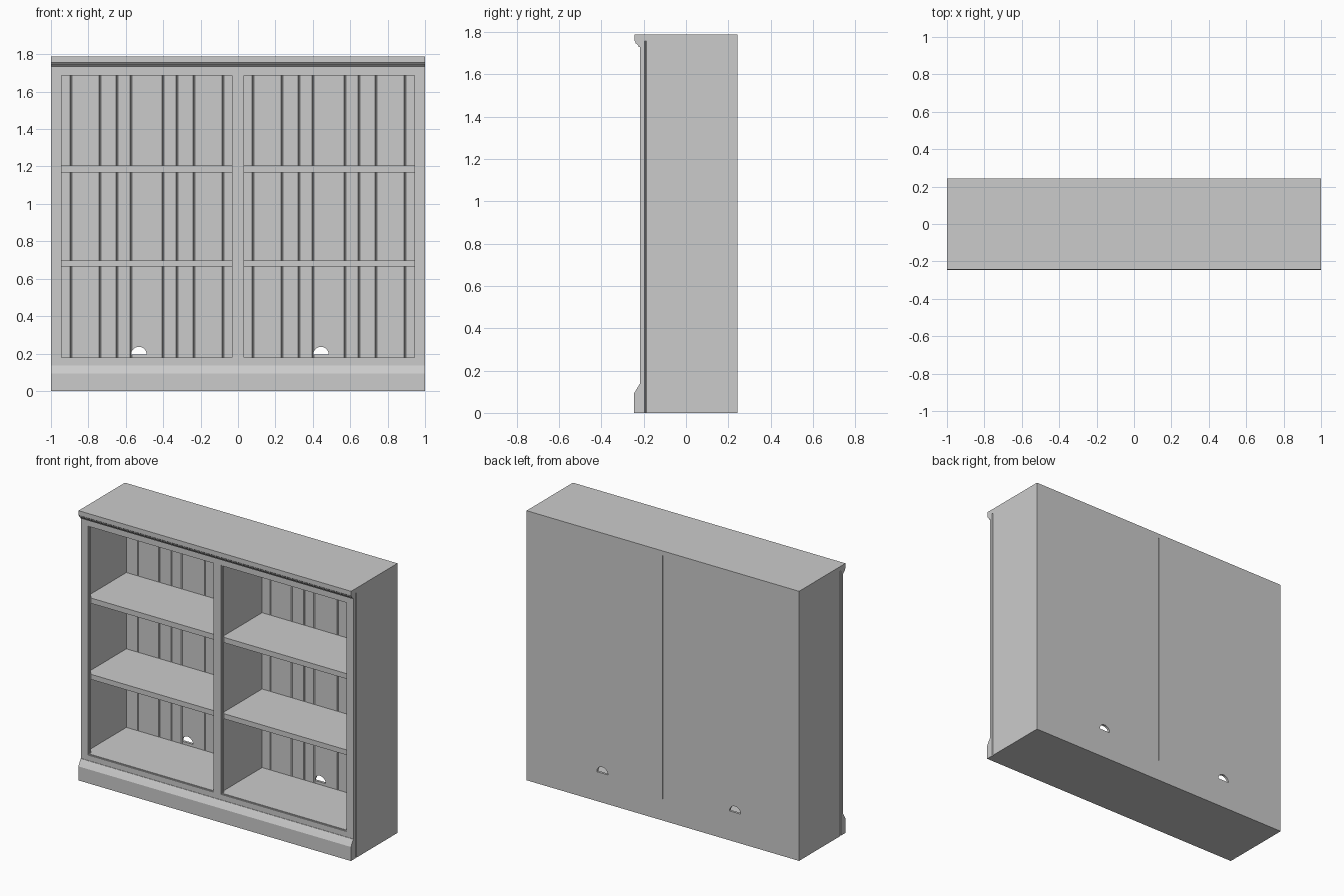
import bpy, bmesh, math

if "Cube" in bpy.data.objects:
    bpy.data.objects.remove(bpy.data.objects["Cube"])

def prism(name, pts, lo, hi, axis):
    """Extrude a closed profile: pts are (x,y) for axis z, (y,z) for axis x, (x,z) for axis y."""
    def place(p, h):
        return {'x': (h, p[0], p[1]), 'y': (p[0], h, p[1]), 'z': (p[0], p[1], h)}[axis]
    bm = bmesh.new()
    a = [bm.verts.new(place(p, lo)) for p in pts]
    b = [bm.verts.new(place(p, hi)) for p in pts]
    bm.faces.new(a)
    bm.faces.new(b[::-1])
    n = len(pts)
    for i in range(n):
        j = (i + 1) % n
        bm.faces.new((a[i], b[i], b[j], a[j]))
    bmesh.ops.recalc_face_normals(bm, faces=bm.faces)
    me = bpy.data.meshes.new(name)
    bm.to_mesh(me)
    bm.free()
    ob = bpy.data.objects.new(name, me)
    bpy.context.collection.objects.link(ob)
    return ob

def box(name, x0, x1, y0, y1, z0, z1):
    return prism(name, [(x0, y0), (x1, y0), (x1, y1), (x0, y1)], z0, z1, 'z')

FRONT, FRAME_BACK, BOARD, BACK = -0.218, -0.192, 0.227, 0.243
TOP, UNDER_TOP = 1.788, 1.757

# Top board and cornice
box("top_board", -1, 1, -0.213, BACK, UNDER_TOP, TOP)
prism("cornice", [(-0.213, TOP), (-0.243, TOP), (-0.243, 1.757), (-0.239, 1.753),
                  (-0.239, 1.748), (-0.225, 1.735), (-0.225, 1.73), (-0.213, 1.73)], -1, 1, 'x')

# Plinth moulding, rear base board and underside
prism("plinth", [(-0.213, 0), (-0.245, 0), (-0.245, 0.093), (-0.232, 0.115),
                 (-0.22, 0.135), (-0.213, 0.137)], -1, 1, 'x')
box("rear_base_board", -0.978, 0.978, BOARD, BACK, 0, 0.142)
box("underside", -0.978, 0.978, -0.213, BOARD, 0, 0.02)

# Face frame rails
box("top_rail", -0.949, 0.949, FRONT, FRAME_BACK, 1.692, UNDER_TOP)
box("bottom_rail", -0.949, 0.949, FRONT, FRAME_BACK, 0, 0.172)
box("centre_stile", -0.027, 0.027, FRONT, FRAME_BACK, 0.172, 1.692)
box("centre_divider", -0.018, 0.018, FRAME_BACK, BOARD, 0.177, UNDER_TOP)

GROOVES = [0.08, 0.235, 0.326, 0.401, 0.572, 0.647, 0.738, 0.893]
for side, s, hole_x in (("left", -1, -0.53), ("right", 1, 0.444)):
    def bar(name, x0, x1, *rest):
        return box(side + name, *sorted((s * x0, s * x1)), *rest)

    # Side panel with a narrow groove behind the face frame, and the stile
    prism(side + "_side_panel", [(s * x, y) for x, y in (
        (0.978, FRAME_BACK), (0.994, FRAME_BACK), (1, -0.187), (1, BACK), (0.978, BACK))],
        0, UNDER_TOP, 'z')
    prism(side + "_stile", [(s * x, y) for x, y in (
        (0.949, FRONT), (1, FRONT), (1, -0.197), (0.994, FRAME_BACK), (0.949, FRAME_BACK))],
        0, UNDER_TOP, 'z')

    # Recessed bead around the opening
    b0, b1 = FRONT + 0.006, FRAME_BACK
    bar("_bead_inner", 0.027, 0.033, b0, b1, 0.172, 1.692)
    bar("_bead_outer", 0.943, 0.949, b0, b1, 0.172, 1.692)
    bar("_bead_top", 0.033, 0.943, b0, b1, 1.686, 1.692)
    bar("_bead_bottom", 0.033, 0.943, b0, b1, 0.172, 0.178)

    # Bottom and two shelves, each with a nosing strip
    for label, z0, z1 in (("bottom", 0.142, 0.177), ("lower", 0.664, 0.698), ("upper", 1.169, 1.204)):
        bar(f"_{label}_shelf", 0.018, 0.978, -0.172, BOARD, z0, z1)
        bar(f"_{label}_shelf_nosing", 0.018, 0.978, FRAME_BACK, -0.172, z0, z1)

    # Planked back panel with V grooves
    pts = [(0.002, BACK), (0.002, BOARD)]
    for g in GROOVES:
        pts += [(g - 0.005, BOARD), (g, BOARD + 0.006), (g + 0.005, BOARD)]
    pts += [(0.978, BOARD), (0.978, BACK)]
    panel = prism(side + "_back_panel", [(s * x, y) for x, y in pts], 0.142, UNDER_TOP, 'z')

    # Half-round cable hole
    arch = [(hole_x + 0.041 * math.cos(math.pi * i / 16), 0.195 + 0.041 * math.sin(math.pi * i / 16))
            for i in range(17)]
    cutter = prism(side + "_hole_cutter", arch, 0.2, 0.3, 'y')
    mod = panel.modifiers.new("cable_hole", 'BOOLEAN')
    mod.operation = 'DIFFERENCE'
    mod.solver = 'EXACT'
    mod.object = cutter
    bpy.context.view_layer.objects.active = panel
    bpy.ops.object.modifier_apply(modifier=mod.name)
    bpy.data.objects.remove(cutter)

# Thin strip closing the seam between back panels
box("back_seam", -0.002, 0.002, BOARD, BACK - 0.004, 0.142, UNDER_TOP)
